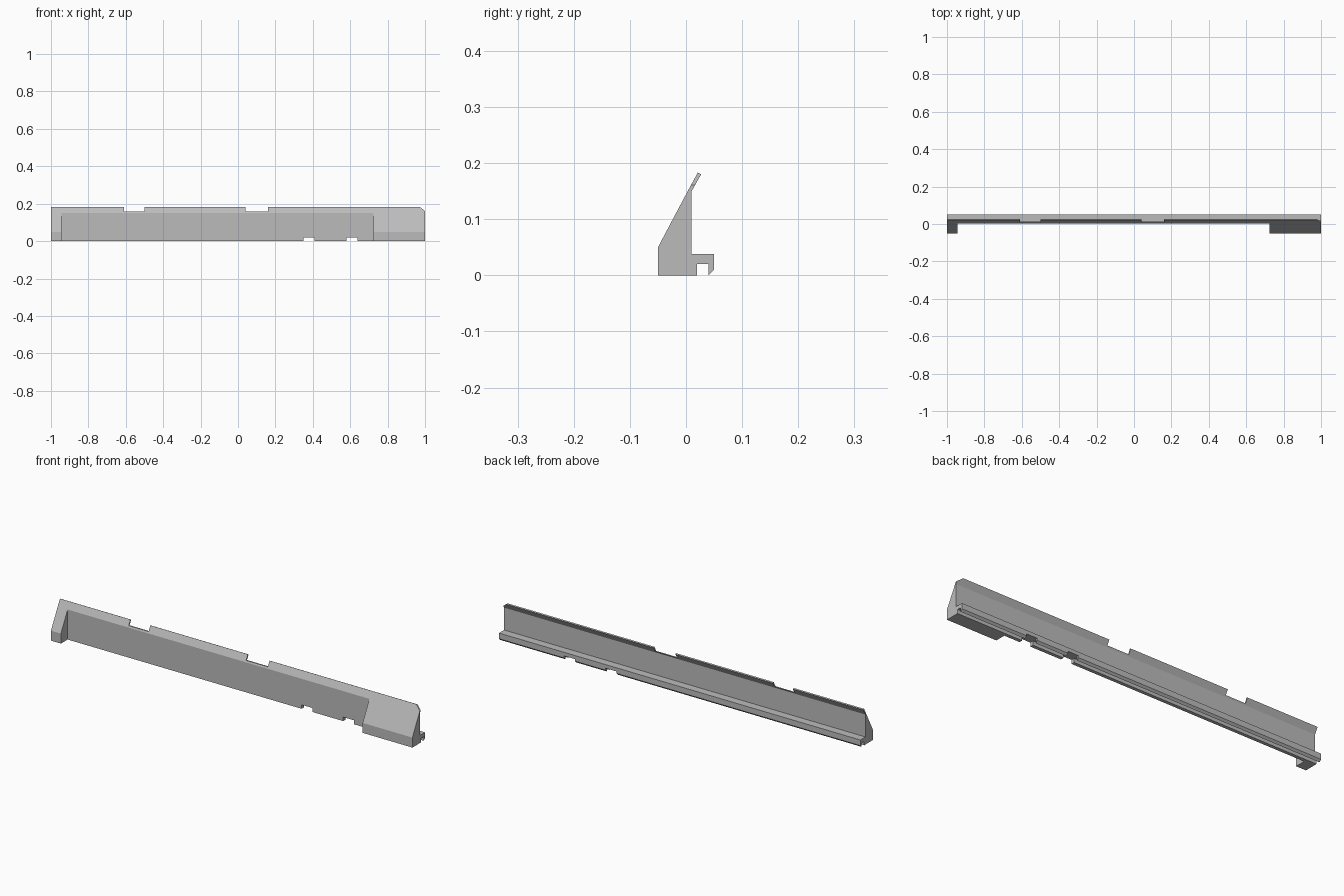
import bpy
import bmesh

default = bpy.data.objects.get("Cube")
if default:
    bpy.data.objects.remove(default, do_unlink=True)

grey = bpy.data.materials.new("plain_grey")
grey.use_nodes = True
colour = (0.5, 0.5, 0.5, 1)
grey.diffuse_color = colour
grey.node_tree.nodes["Principled BSDF"].inputs["Base Color"].default_value = colour


def prism(name, profile, start, end, axis="x"):
    """Extrude a (y, z) profile along x, or an (x, z) profile along y."""
    def place(point, along):
        return (along, *point) if axis == "x" else (point[0], along, point[1])

    bm = bmesh.new()
    face = bm.faces.new([bm.verts.new(place(p, start)) for p in profile])
    result = bmesh.ops.extrude_face_region(bm, geom=[face])
    moved = [v for v in result["geom"] if isinstance(v, bmesh.types.BMVert)]
    shift = end - start
    bmesh.ops.translate(bm, verts=moved, vec=(shift, 0, 0) if axis == "x" else (0, shift, 0))
    bmesh.ops.recalc_face_normals(bm, faces=bm.faces)
    mesh = bpy.data.meshes.new(name)
    bm.to_mesh(mesh)
    bm.free()
    mesh.materials.append(grey)
    obj = bpy.data.objects.new(name, mesh)
    bpy.context.scene.collection.objects.link(obj)
    return obj


def cut(target, profile):
    """Cut an (x, z) outline right through the target."""
    cutter = prism("cutter", profile, -0.2, 0.2, axis="y")
    cutter.hide_render = True
    mod = target.modifiers.new("cut", "BOOLEAN")
    mod.operation = "DIFFERENCE"
    mod.solver = "EXACT"
    mod.object = cutter
    bpy.context.view_layer.objects.active = target
    bpy.ops.object.modifier_apply(modifier=mod.name)
    bpy.data.objects.remove(cutter, do_unlink=True)


def box(x0, x1, z0, z1):
    return [(x0, z0), (x1, z0), (x1, z1), (x0, z1)]


# Thin wall with leaning lip on top and hooked rail behind
front, slope_top = 0.003, 0.15
wall = prism("wall_with_lip_and_rail", [
    (front, 0), (front, slope_top), (0.021, 0.183), (0.027, 0.18),
    (0.01, slope_top), (0.01, 0.038), (0.05, 0.038), (0.05, 0.01),
    (0.04, 0), (0.04, 0.02), (0.02, 0.02), (0.02, 0)], -1, 1)

# Gaps in the lip, slots in the bottom edge, clipped top corner
for x0, x1 in ((-0.61, -0.5), (0.04, 0.16)):
    cut(wall, box(x0, x1, 0.157, 0.3))
for x0, x1 in ((0.35, 0.41), (0.58, 0.64)):
    cut(wall, box(x0, x1, -0.1, 0.02))
cut(wall, [(0.97, 0.184), (1.03, 0.138), (1.03, 0.3), (0.97, 0.3)])

# Sloped end blocks in front of the wall
block = [(-0.05, 0), (-0.05, 0.05), (front, slope_top), (front, 0)]
prism("right_end_block", block, -1, -0.945)
prism("left_end_block", block, 0.725, 1)
